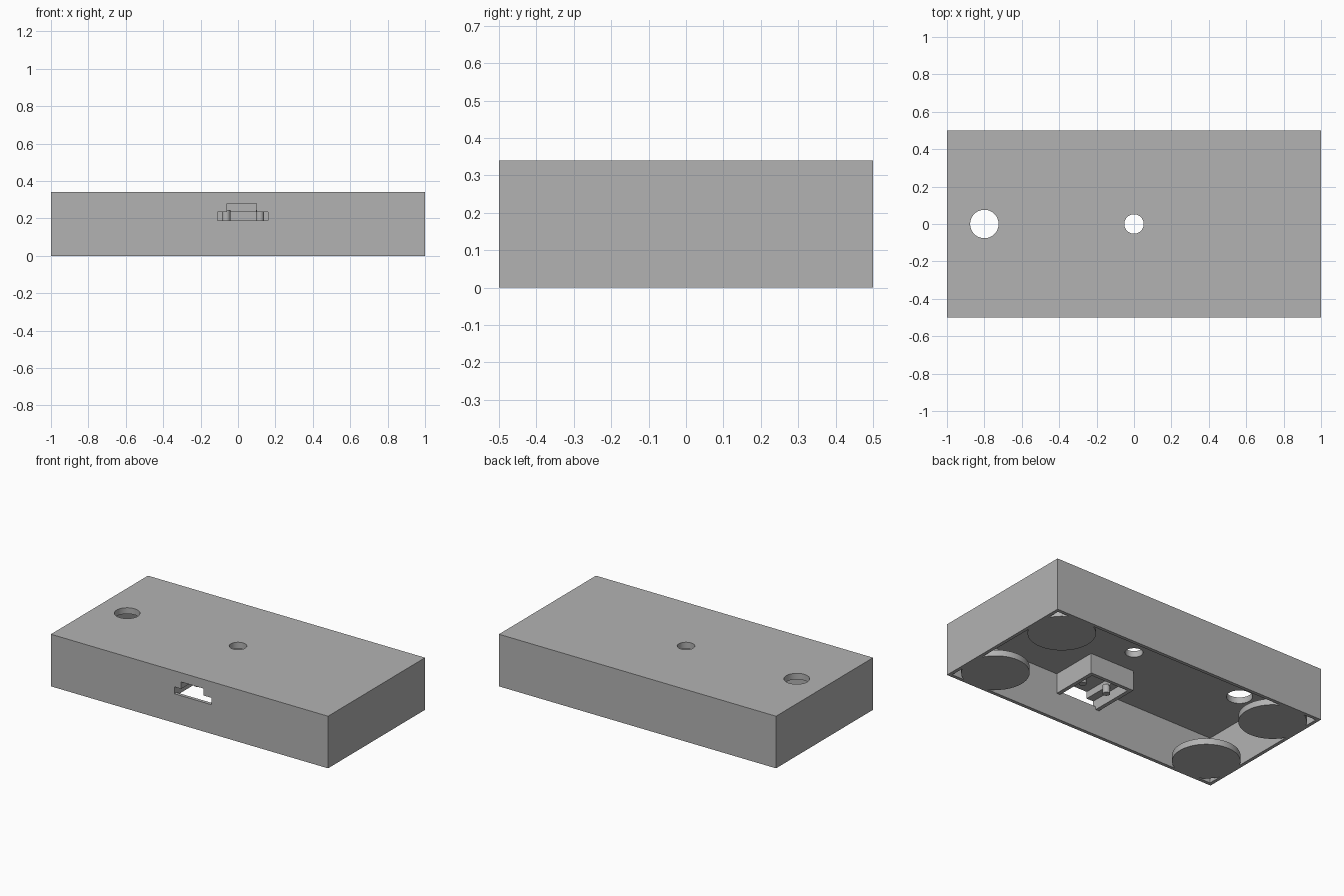
import bpy

cube = bpy.data.objects.get("Cube")
if cube:
    bpy.data.objects.remove(cube, do_unlink=True)

grey = bpy.data.materials.new("plain grey")
grey.use_nodes = True
GREY = (0.45, 0.45, 0.45, 1)
grey.diffuse_color = GREY
grey.node_tree.nodes["Principled BSDF"].inputs["Base Color"].default_value = GREY


def box(name, low, high):
    """Box spanning two opposite corners."""
    centre = [(a + b) / 2 for a, b in zip(low, high)]
    bpy.ops.mesh.primitive_cube_add(size=1, location=centre)
    ob = bpy.context.object
    ob.name = name
    ob.scale = [b - a for a, b in zip(low, high)]
    bpy.ops.object.transform_apply(location=False, rotation=False, scale=True)
    ob.data.materials.append(grey)
    return ob


def cylinder(name, x, y, radius, bottom, top, sides=48):
    """Upright round part with smooth sides and sharp rims."""
    bpy.ops.mesh.primitive_cylinder_add(
        vertices=sides, radius=radius, depth=top - bottom,
        location=(x, y, (top + bottom) / 2))
    ob = bpy.context.object
    ob.name = name
    bpy.ops.object.shade_smooth_by_angle()
    ob.data.materials.append(grey)
    return ob


def cut(target, *cutters):
    """Subtract each cutter from the target and remove it."""
    for cutter in cutters:
        cutter.hide_render = True
        mod = target.modifiers.new("cut", 'BOOLEAN')
        mod.operation = 'DIFFERENCE'
        mod.solver = 'EXACT'
        mod.object = cutter
        bpy.context.view_layer.objects.active = target
        bpy.ops.object.modifier_apply(modifier=mod.name)
        bpy.data.objects.remove(cutter, do_unlink=True)


HEIGHT, CEILING, WALL = 0.34, 0.30, 0.022
BOARD_TOP = 0.235

# Hollow lid with an open underside
shell = box("shell", (-1, -0.5, 0), (1, 0.5, HEIGHT))
cut(shell,
    box("hollow", (WALL - 1, WALL - 0.5, -0.1), (1 - WALL, 0.5 - WALL, CEILING)),
    cylinder("large_hole", -0.8, 0, 0.076, 0.2, 0.5),
    cylinder("small_hole", 0, 0, 0.052, 0.2, 0.5),
    box("board_slot", (-0.11, -0.6, 0.19), (0.16, -0.4, BOARD_TOP)),
    box("plug_slot", (-0.06, -0.6, 0.21), (0.10, -0.4, 0.28)))

# Holder behind the front slot, open below
holder = box("board_holder", (-0.135, -0.49, 0.17), (0.185, -0.167, 0.31))
cut(holder,
    box("board_space", (-0.11, -0.6, 0.1), (0.16, -0.19, BOARD_TOP)),
    box("plug_space", (-0.06, -0.6, 0.2), (0.10, -0.25, 0.28)))

# Locating pins inside the holder
for side, x in (("right", -0.063), ("left", 0.117)):
    cylinder("pin_" + side, x, -0.325, 0.022, 0.19, BOARD_TOP + 0.01, 24)

# Round corner pads flush with the underside
for x_side, x in (("right", -0.8), ("left", 0.8)):
    for y_side, y in (("front", -0.3), ("back", 0.3)):
        cylinder(f"corner_pad_{y_side}_{x_side}", x, y, 0.199, 0, 0.04, 64)
